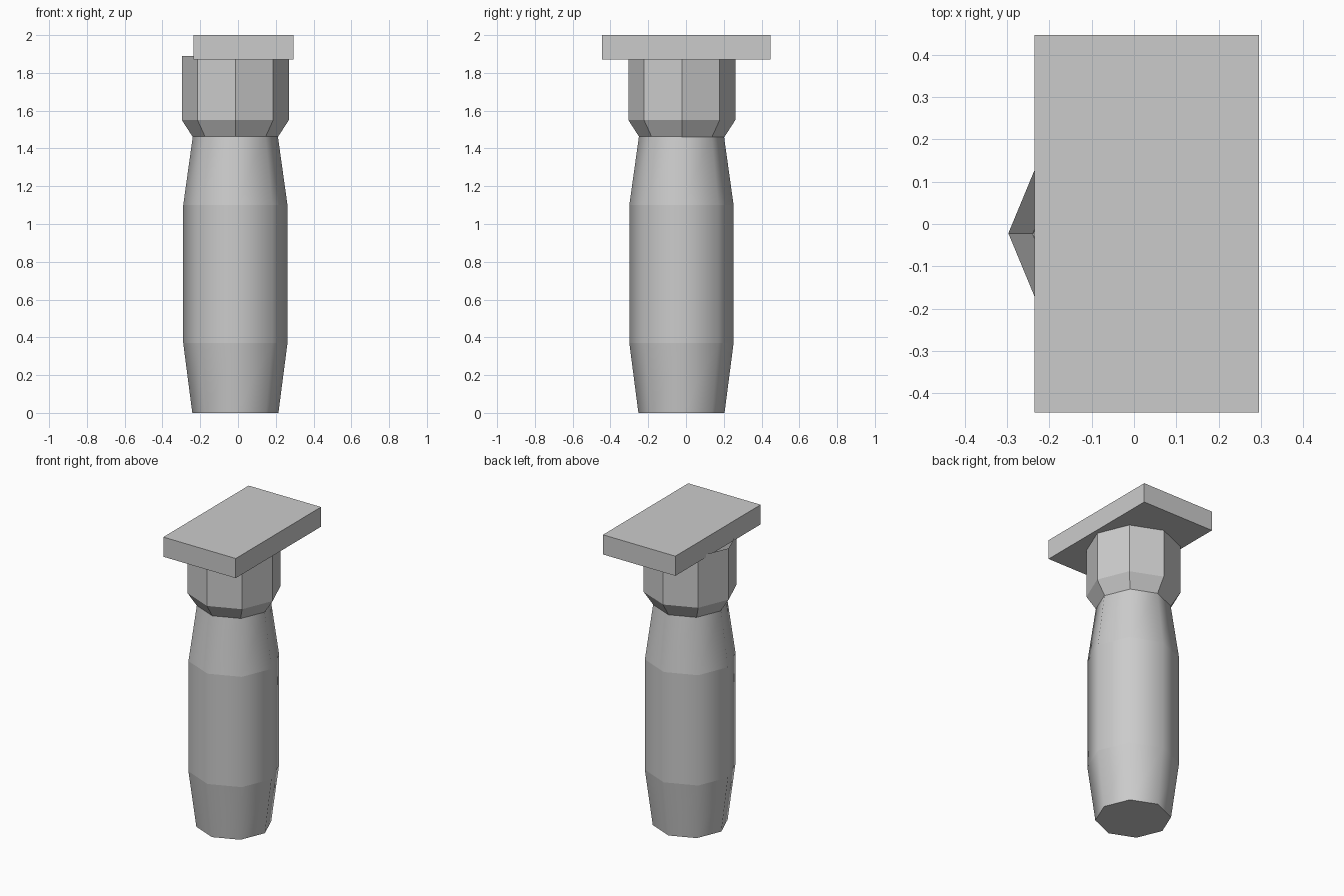
import bpy, bmesh, math

cube = bpy.data.objects.get("Cube")
if cube:
    bpy.data.objects.remove(cube, do_unlink=True)

grey = bpy.data.materials.new("plain_grey")
grey.use_nodes = True
colour = (0.6, 0.6, 0.6, 1)
grey.diffuse_color = colour
grey.node_tree.nodes["Principled BSDF"].inputs["Base Color"].default_value = colour


def finish(name, bm):
    mesh = bpy.data.meshes.new(name)
    bm.to_mesh(mesh)
    bm.free()
    mesh.materials.append(grey)
    obj = bpy.data.objects.new(name, mesh)
    bpy.context.collection.objects.link(obj)
    return obj


def octagon_loft(name, profile, cx, cy, smooth=False, caps=False):
    """Eight-sided tube through (radius, height) pairs, corners on the axes."""
    bm = bmesh.new()
    angles = [i * math.pi / 4 for i in range(8)]
    rings = [[bm.verts.new((cx + r * math.cos(a), cy + r * math.sin(a), z))
              for a in angles] for r, z in profile]
    for low, high in zip(rings, rings[1:]):
        for i in range(8):
            j = (i + 1) % 8
            bm.faces.new((low[i], low[j], high[j], high[i])).smooth = smooth
    if caps:
        bm.faces.new(list(reversed(rings[0])))
        bm.faces.new(rings[-1])
    # Keep each band distinct: smooth around, sharp along the rings
    for e in bm.edges:
        if abs(e.verts[0].co.z - e.verts[1].co.z) < 1e-5:
            e.smooth = False
    return finish(name, bm)


# Rounded grip that tapers at both ends
octagon_loft("grip", [(0.228, 0), (0.276, 0.37), (0.276, 1.1), (0.225, 1.465)],
             -0.014, -0.024, smooth=True, caps=True)

# Faceted collar, an open shell flaring out of the grip
octagon_loft("collar", [(0.225, 1.46), (0.283, 1.55), (0.283, 1.89)],
             -0.014, -0.022)

# Rectangular top plate
bm = bmesh.new()
bmesh.ops.create_cube(bm, size=1)
bmesh.ops.scale(bm, vec=(0.53, 0.892, 0.13), verts=bm.verts)
bmesh.ops.translate(bm, vec=(0.03, 0.001, 1.935), verts=bm.verts)
finish("top_plate", bm)
